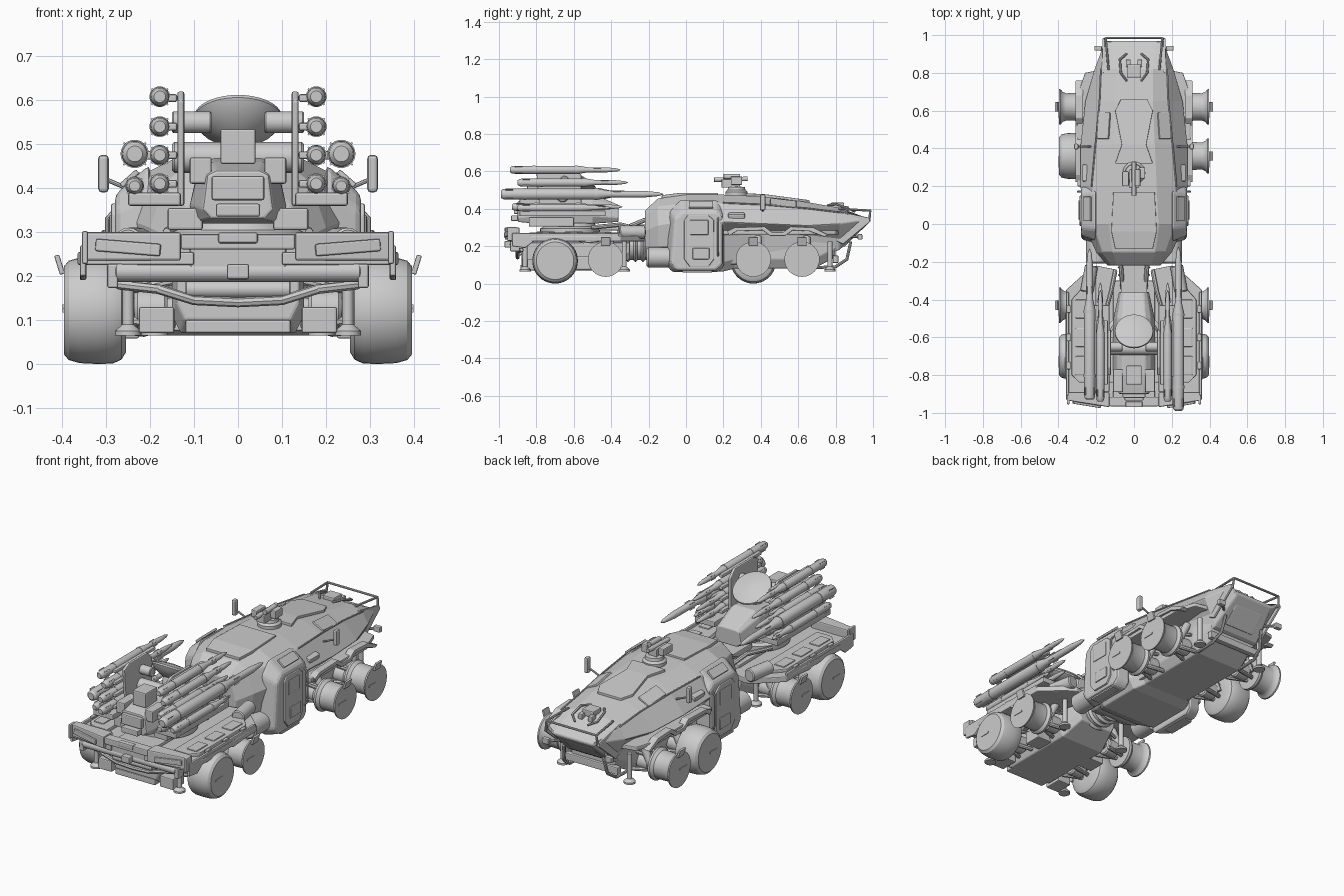
import bpy, bmesh, math
from mathutils import Vector, Matrix
# Helpers
def finish(name, bm, mirror=False, bevel=0, smooth=True):
    bmesh.ops.recalc_face_normals(bm, faces=bm.faces[:])
    me = bpy.data.meshes.new(name)
    bm.to_mesh(me)
    bm.free()
    if smooth:
        me.shade_smooth()
        me.set_sharp_from_angle(angle=math.radians(32))
    o = bpy.data.objects.new(name, me)
    bpy.context.collection.objects.link(o)
    if bevel:
        b = o.modifiers.new("bevel", 'BEVEL')
        b.width, b.segments, b.limit_method = bevel, 2, 'ANGLE'
    if mirror:
        o.modifiers.new("mirror", 'MIRROR').use_mirror_merge = False
def box(name, c, s, mirror=False, bevel=0.005, rx=0, ry=0, rz=0):
    bm = bmesh.new()
    rot = Matrix.Rotation(rz, 4, 'Z') @ Matrix.Rotation(ry, 4, 'Y') @ Matrix.Rotation(rx, 4, 'X')
    bmesh.ops.create_cube(bm, size=1, matrix=Matrix.Translation(c) @ rot @ Matrix.Diagonal((*s, 1)))
    finish(name, bm, mirror, bevel, False)
def boxes(mirror, *items):
    for item in items:
        box(*item, mirror=mirror)
def skin(bm, rings):
    rows = [[bm.verts.new(p) for p in r] for r in rings]
    n = len(rows[0])
    for a, b in zip(rows, rows[1:]):
        for i in range(n):
            bm.faces.new((a[i], a[(i + 1) % n], b[(i + 1) % n], b[i]))
    bm.faces.new(rows[0])
    bm.faces.new(rows[-1])
def lathe_into(bm, prof, origin, axis, n=24):  # prof: (radius, distance along axis)
    q, o = Vector((0, 0, 1)).rotation_difference(Vector(axis)), Vector(origin)
    skin(bm, [[o + q @ Vector((r * math.cos(t), r * math.sin(t), d))
               for t in (2 * math.pi * i / n for i in range(n))] for r, d in prof])
def lathe(name, prof, origin, axis, n=24, mirror=False):
    bm = bmesh.new()
    lathe_into(bm, prof, origin, axis, n)
    finish(name, bm, mirror)
def cyl(name, a, b, r, mirror=False, n=18):
    d, c = Vector(b) - Vector(a), r * 0.15
    lathe(name, [(r - c, 0), (r, c), (r, d.length - c), (r - c, d.length)], a, d, n, mirror)
def tube(name, pts, r, mirror=False):
    bm = bmesh.new()
    for a, b in zip(pts, pts[1:]):
        d = Vector(b) - Vector(a)
        lathe_into(bm, [(r * .8, -r * .6), (r, 0), (r, d.length), (r * .8, d.length + r * .6)], a, d, 8)
    finish(name, bm, mirror)
def loft(name, secs, bevel=0.006):  # secs: (y, half outline of (x, z)), closed across x = 0
    bm = bmesh.new()
    skin(bm, [[(x, y, z) for x, z in h] + [(-x, y, z) for x, z in reversed(h)] for y, h in secs])
    finish(name, bm, False, bevel, False)
def plate(name, pts, lo, hi, plane='xy', mirror=False, bevel=0.005, outer=None):  # xy or yz outline
    bm = bmesh.new()
    put = (lambda p, h: (p[0], p[1], h)) if plane == 'xy' else (lambda p, h: (h, p[0], p[1]))
    skin(bm, [[put(p, lo) for p in pts], [put(p, hi) for p in outer or pts]])
    finish(name, bm, mirror, bevel, False)

# Armoured cab hull
loft("cab_hull", [
    (-.22, [(.10, .14), (.13, .20), (.14, .28), (.12, .36), (.09, .39)]),
    (-.15, [(.13, .11), (.18, .20), (.20, .31), (.17, .41), (.11, .455)]),
    (.00, [(.17, .10), (.25, .20), (.27, .33), (.22, .43), (.13, .475)]),
    (.20, [(.17, .10), (.22, .26), (.285, .33), (.22, .43), (.12, .475)]),
    (.42, [(.16, .11), (.19, .27), (.285, .32), (.20, .42), (.11, .465)]),
    (.65, [(.16, .12), (.18, .26), (.26, .31), (.18, .40), (.10, .435)]),
    (.82, [(.14, .18), (.17, .24), (.21, .32), (.175, .38), (.10, .405)]),
    (.97, [(.11, .315), (.13, .32), (.155, .34), (.15, .355), (.12, .33)])])
loft("roof_panel", [(y, [(w, z - .03), (w, z + .012)]) for y, w, z in
                    ((.32, .10, .471), (.42, .065, .466), (.60, .10, .442), (.66, .07, .434))], .003)
loft("rear_roof_plate", [(y, [(w, z - .03), (w, z + .01)]) for y, w, z in
                         ((-.13, .10, .462), (-.04, .12, .474), (.17, .11, .475))], .003)
box("roof_side_hatch", (.16, .52, .428), (.07, .14, .015), True, .004, rx=-.13, ry=.5)
tube("hull_seam_rail", [(.225, .2, .432), (.205, .42, .422), (.183, .65, .402), (.176, .82, .381)], .004, True)
# Side door pods, sloping in towards the roof
plate("door_pod", [(-.11, .10), (-.08, .06), (.18, .06), (.205, .09), (.205, .41), (.17, .45), (-.03, .455), (-.09, .39)], .20, .28,
      'yz', True, .014, [(-.08, .11), (-.05, .07), (.16, .07), (.195, .10), (.195, .36), (.165, .385), (-.02, .385), (-.06, .35)])
plate("door_panel", [(-.01, .13), (.02, .09), (.12, .09), (.15, .13), (.15, .34), (.12, .365), (.01, .365), (-.01, .34)],
      .27, .289, 'yz', True)
tube("door_grab_rail", [(.28, .172, .15), (.298, .172, .17), (.298, .172, .33), (.28, .172, .35)], .005, True)
boxes(True, ("door_window", (.288, .07, .30), (.01, .10, .08)), ("door_locker", (.288, .08, .16), (.014, .09, .06)),
      ("pod_step", (.25, .06, .064), (.05, .16, .012)))
box("pod_shoulder_hatch", (.247, .08, .422), (.05, .13, .012), True, .003, ry=.72)
# Cab fenders over the wheels
plate("fender_shelf", [(.16, .19), (.30, .20), (.30, .68), (.26, .80), (.16, .82)], .262, .285, 'xy', True)
plate("fender_arch", [(.22, .28), (.26, .30), (.42, .305), (.46, .275), (.52, .275), (.56, .305), (.68, .30), (.76, .26),
                      (.74, .25), (.66, .28), (.57, .285), (.53, .255), (.45, .255), (.41, .285), (.27, .28), (.23, .255)],
      .27, .31, 'yz', True, .003)
box("stowage_box", (.245, .27, .35), (.05, .09, .06), True, .008, ry=.3)
# Nose cage, sight and bumper
tube("nose_cage_side", [(.135, .82, .40), (.15, .985, .39), (.155, .98, .335), (.16, .86, .345)], .006, True)
tube("nose_cage_bar", [(-.15, .985, .39), (.15, .985, .39)], .006)
plate("nose_cheek", [(.80, .39), (.98, .352), (.985, .33), (.84, .21), (.78, .24)], .155, .168, 'yz', True)
tube("sight_bracket", [(.04, .76, .42), (.07, .80, .425), (.075, .87, .40), (.04, .90, .385)], .006, True)
tube("nose_lamp_arm", [(.18, .93, .25), (.13, .88, .25)], .007, True)
tube("nose_underguard", [(.14, .68, .085), (.14, .80, .09), (.13, .86, .13), (.12, .88, .22)], .008, True)
boxes(False, ("sight_block", (0, .81, .415), (.07, .07, .035)), ("nose_tow_beam", (0, .80, .13), (.32, .03, .04)))
boxes(True, ("nose_side_lamp", (.19, .93, .25), (.04, .025, .03)), ("nose_sight_pod", (.03, .85, .40), (.025, .04, .03)))
box("nose_lower_panel", (0, .885, .242), (.18, .12, .012), rx=.78)
# Mirrors on arms
tube("mirror_arm", [(.23, .41, .39), (.30, .41, .42)], .005, True)
box("mirror", (.306, .41, .433), (.024, .03, .085), True, .008)
# Remote gun on the roof
lathe("cupola_ring", [(.06, 0), (.06, .02), (.048, .03), (.045, .045), (.01, .05)], (0, .27, .47), (0, 0, 1))
boxes(False, ("gun_cradle", (0, .24, .535), (.05, .10, .045)), ("gun_sensor", (.042, .27, .55), (.035, .06, .045)),
      ("gun_ammo_box", (-.045, .24, .545), (.035, .08, .04)))
cyl("gun_barrel", (0, .15, .555), (0, .33, .56), .012)
cyl("gun_optic", (.02, .20, .572), (.02, .29, .572), .014)
# Belly chassis of both halves
loft("cab_belly", [(y, [(w, z), (w + .03, z + .05), (w + .03, .24)]) for y, w, z in
                   ((-.12, .12, .10), (-.04, .17, .065), (.20, .17, .065), (.26, .14, .08), (.68, .14, .08), (.80, .12, .14))])
loft("trailer_belly", [(y, [(w, z), (w + .02, z + .04), (w + .02, .22)]) for y, w, z in
                       ((-.88, .12, .10), (-.84, .13, .07), (-.42, .13, .07), (-.30, .10, .13))])
boxes(True, ("belly_side_tank", (.185, -.83, .10), (.08, .10, .06)), ("belly_gearbox", (.17, -.56, .11), (.10, .10, .07)))
# Articulated joint
cyl("joint_trunk", (0, -.34, .20), (0, -.16, .20), .075, n=24)
for y in (-.31, -.27, -.23, -.19):
    cyl("joint_bellows", (0, y - .012, .20), (0, y + .012, .20), .088, n=24)
cyl("joint_side_tank", (.20, -.21, .14), (.20, -.08, .14), .055, True)
tube("joint_hose", [(.05, -.12, .32), (.07, -.22, .34), (.06, -.34, .29)], .012, True)
box("joint_cover", (0, -.26, .30), (.12, .14, .03))
# Wheels: tyres where fitted, bare rims elsewhere; axles and suspension
TYRE = [(.05, .255), (.095, .255), (.112, .265), (.121, .285), (.122, .32), (.12, .36), (.113, .385), (.10, .396), (.01, .396)]
RIM = [(.05, .26), (.084, .262), (.086, .275), (.074, .29), (.072, .36), (.080, .378), (.093, .388), (.094, .396), (.01, .396)]
for y, s, bare in ((-.70, -1, 0), (-.70, 1, 0), (-.43, -1, 1), (-.43, 1, 1), (.36, -1, 0), (.36, 1, 1), (.62, -1, 1), (.62, 1, 1)):
    zc = .13 if bare else .122
    lathe("bare_wheel" if bare else "tyred_wheel", RIM if bare else TYRE, (0, y, zc), (s, 0, 0), 40)
    box("wheel_slot", (s * .396, y - .03, zc), (.006, .06, .01), False, 0)
    if bare:
        box("rim_tab", (s * .406, y, .226), (.012, .05, .045), False, .003, ry=s * .3)
for y in (-.70, -.43, .36, .62):
    cyl("axle", (-.27, y, .13), (.27, y, .13), .02)
    cyl("axle_motor", (.16, y, .125), (.235, y, .125), .045, True)
    for dy in (-.05, .05):
        tube("suspension_arm", [(.15, y + dy, .09), (.26, y + dy * .4, .10)], .011, True)
        tube("upper_arm", [(.14, y + dy, .19), (.26, y + dy * .4, .165)], .009, True)
    cyl("shock_absorber", (.18, y + .025, .25), (.245, y + .025, .12), .02, True)
# Trailer deck and skirts
plate("deck", [(.10, -.24), (.20, -.22), (.25, -.25), (.36, -.35), (.365, -.80), (.345, -.93), (.10, -.95)], .225, .255, mirror=True)
plate("deck_centre", [(-.11, -.30), (.11, -.30), (.11, -.94), (-.11, -.94)], .20, .27)
plate("deck_top_plate", [(.20, -.30), (.24, -.30), (.33, -.40), (.33, -.80), (.29, -.84), (.20, -.84)], .25, .272, mirror=True)
plate("deck_skirt", [(-.93, .27), (-.36, .27), (-.36, .235), (-.55, .215), (-.60, .235), (-.80, .235), (-.86, .19), (-.93, .20)],
      .345, .36, 'yz', True)
cyl("deck_front_tank", (.25, -.36, .275), (.225, -.22, .275), .035, True)
for y in (-.45, -.60, -.75):
    boxes(True, ("deck_tie_down", (.345, y, .272), (.02, .04, .012)), ("deck_hatch", (.28, y, .273), (.06, .10, .01)))
# Trailer end bumper with lamp wings
plate("lamp_wing", [(.13, -.97), (.35, -.935), (.35, -.89), (.13, -.89)], .235, .30, mirror=True, bevel=.006)
box("lamp_glass", (.25, -.957, .265), (.15, .012, .028), True, .004, rz=.16, ry=-.08)
boxes(True, ("bumper_end_post", (.348, -.93, .265), (.014, .05, .075)), ("roller_bracket", (.285, -.915, .20), (.025, .05, .055)))
boxes(False, ("bumper_middle", (0, -.94, .278), (.26, .05, .035)), ("bumper_winch", (0, -.955, .287), (.09, .03, .025)),
      ("tow_hook", (0, -.945, .21), (.05, .05, .035)), ("guard_plate", (0, -.86, .085), (.24, .05, .03)))
cyl("bumper_roller", (-.28, -.92, .21), (.28, -.92, .21), .023)
tube("under_guard", [(0, -.90, .14), (.10, -.90, .145), (.18, -.90, .17), (.27, -.88, .18)], .011, True)
cyl("cross_tube", (-.12, -.89, .17), (.12, -.89, .17), .02)
# Levelling jacks
for y, x in ((-.86, .25), (-.33, .19), (.77, .20)):
    lathe("jack", [(.03, 0), (.03, .01), (.013, .025), (.013, .16)], (x, y, .065), (0, 0, 1), 16, True)
# Launcher turret
lathe("turret_ring", [(.16, 0), (.16, .03), (.14, .04), (.13, .06), (.05, .06)], (0, -.62, .265), (0, 0, 1), 40)
loft("turret_body", [
    (-.90, [(.06, .33), (.08, .35), (.07, .43), (.05, .44)]), (-.80, [(.10, .32), (.11, .36), (.09, .44), (.06, .46)]),
    (-.50, [(.10, .32), (.11, .36), (.09, .45), (.06, .48)]), (-.36, [(.05, .33), (.08, .35), (.07, .41), (.05, .42)])])
boxes(False, ("turret_window", (0, -.90, .40), (.12, .04, .055)), ("turret_sensor", (0, -.80, .495), (.08, .10, .08)),
      ("turret_louvre", (0, -.91, .35), (.10, .05, .03)), ("turret_front_arm", (0, -.36, .30), (.14, .22, .03)))
boxes(True, ("turret_cheek", (.085, -.83, .44), (.05, .12, .06)), ("turret_side_unit", (.12, -.72, .33), (.08, .24, .05)))
tube("loader_rail", [(.16, -.50, .30), (.12, -.35, .315), (.10, -.25, .29)], .012, True)
# Tilted radar dish
lathe("radar_dish", [(.02, -.05), (.04, -.045), (.085, -.02), (.102, 0), (.10, .008), (.06, .02), (.01, .025)],
      (0, -.57, .555), (0, .5, .86), 40)
cyl("dish_mast", (0, -.60, .46), (0, -.58, .53), .035)
cyl("dish_pivot", (.06, -.65, .55), (.15, -.65, .55), .025, True)
cyl("elevation_axle", (-.15, -.66, .47), (.15, -.66, .47), .035)
# Launch rails
plate("rack_plate", [(-.78, .36), (-.80, .60), (-.76, .62), (-.60, .62), (-.56, .58), (-.56, .38), (-.60, .36)], .122, .138, 'yz', True)
boxes(True, ("lower_pod", (.19, -.66, .375), (.12, .46, .03)), ("outer_rail", (.205, -.66, .475), (.03, .30, .02)),
      *(("launch_rail", (.149, -.68, z), (.022, .34, .018)) for z in (.605, .54, .475, .41)))
# Missiles with collars and small fins
def missile(name, x, z, tail, length, r, slim):
    s, bm = slim * length, bmesh.new()
    lathe_into(bm, [(r * .6, 0), (r * .9, .01), (r, .03), (r, s), (r * .62, s + .05), (r * .6, length * .88),
                    (r * .35, length * .97), (r * .05, length)], (x, tail, z), (0, 1, 0), 18)
    for band in (.12, s - .02):
        lathe_into(bm, [(r * 1.08, 0), (r * 1.08, .015)], (x, tail + band, z), (0, 1, 0), 18)
    for d, a in ((.045, .785), (.045, -.785), (s + .10, .785), (s + .10, -.785)):
        bmesh.ops.create_cube(bm, size=1, matrix=Matrix.Translation((x, tail + d, z)) @ Matrix.Rotation(a, 4, 'Y')
                              @ Matrix.Diagonal((r * (2.4 if d < .05 else 1.6), .04, .004, 1)))
    finish(name, bm)
for s in (-1, 1):
    for z, tail in ((.608, -.94), (.54, -.90), (.475, -.93), (.41, -.93)):
        missile("small_missile", s * .178, z, tail, .59, .022, .62)
    missile("long_missile", s * .235, .478, -.99 if s > 0 else -.93, .87 if s > 0 else .80, .03, .60)
    missile("lower_missile", s * .235, .405, -.90, .50, .02, .7)
